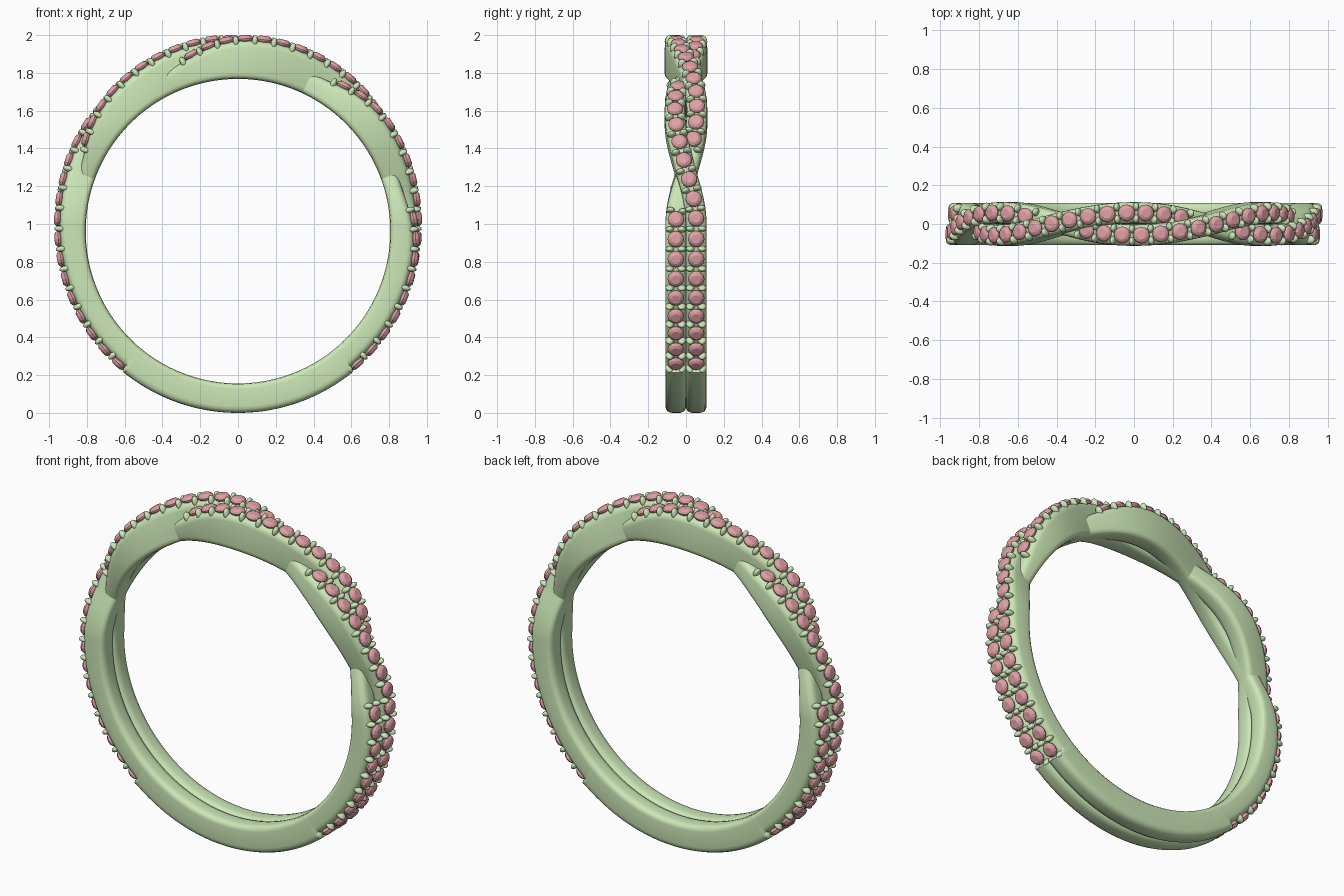
import bpy, bmesh
from math import sin, cos, pi, radians, exp
from mathutils import Vector, Matrix

if "Cube" in bpy.data.objects:
    bpy.data.objects.remove(bpy.data.objects["Cube"])

CENTRE_Z = 0.962
INNER_R = 0.806
HALF_W = 0.055
PAVE_END = 141.0


def material(name, rgb):
    m = bpy.data.materials.new(name)
    m.diffuse_color = (*rgb, 1)
    m.use_nodes = True
    m.node_tree.nodes["Principled BSDF"].inputs["Base Color"].default_value = m.diffuse_color
    return m


metal = material("green_metal", (0.60, 0.80, 0.47))
red = material("red_stone", (0.75, 0.36, 0.38))


# Strand path: angle a is in degrees from the top, positive towards +x
def side_y(a):
    a = abs(a)
    if a < 25:
        return 0.058 * cos(pi * a / 50)
    if a < 70:
        return -0.058 * sin(pi * (a - 25) / 45)
    return 0.054 * sin(pi / 2 * min(1, (a - 70) / 18))


def top_r(a):
    r = CENTRE_Z + 0.083 * ((1 + cos(radians(a))) / 2) ** 3
    # dips where this strand passes under the other one
    r -= 0.08 * exp(-((a - 25) / 12) ** 2 / 2)
    r -= 0.06 * exp(-((a + 70) / 12) ** 2 / 2)
    return r


def place(a, y, r):
    t = radians(a)
    return Vector((r * sin(t), y, CENTRE_Z + r * cos(t)))


def frame(a):
    def p(q):
        return place(q, side_y(q), top_r(q))
    t = (p(a + 0.5) - p(a - 0.5)).normalized()
    n = t.cross(Vector((0, 1, 0))).normalized()
    s = n.cross(t)
    m = Matrix((t, s, n)).transposed().to_4x4()
    m.translation = p(a)
    return m


def finish(name, bm, mat, smooth_angle=None):
    bmesh.ops.recalc_face_normals(bm, faces=bm.faces)
    me = bpy.data.meshes.new(name)
    bm.to_mesh(me)
    bm.free()
    me.materials.append(mat)
    ob = bpy.data.objects.new(name + "_a", me)
    bpy.context.collection.objects.link(ob)
    if smooth_angle:
        bpy.context.view_layer.objects.active = ob
        ob.select_set(True)
        bpy.ops.object.shade_smooth_by_angle(angle=radians(smooth_angle))
        ob.select_set(False)
    # the second strand is the first turned half way round the vertical axis
    twin = bpy.data.objects.new(name + "_b", me)
    twin.rotation_euler.z = pi
    bpy.context.collection.objects.link(twin)


def loft(bm, rings, closed):
    n = len(rings[0])
    for i in range(len(rings) if closed else len(rings) - 1):
        a, b = rings[i], rings[(i + 1) % len(rings)]
        for k in range(n):
            bm.faces.new((a[k], a[(k + 1) % n], b[(k + 1) % n], b[k]))


# Strand body: rounded section swept round the finger, lowered under the stones
bm = bmesh.new()
rings = []
STEPS = 480
for i in range(STEPS):
    a = -180 + 360 * i / STEPS
    top = top_r(a) - (0.03 if abs(a) < PAVE_END else 0)
    half = [(0.020, INNER_R), (0.043, INNER_R + 0.004), (0.053, INNER_R + 0.016),
            (HALF_W, INNER_R + 0.03), (HALF_W, top - 0.036), (0.052, top - 0.02),
            (0.043, top - 0.008), (0.028, top - 0.001), (0.012, top)]
    section = half + [(-u, r) for u, r in reversed(half)]
    rings.append([bm.verts.new(place(a, side_y(a) + u, r)) for u, r in section])
loft(bm, rings, True)
finish("twisted_strand", bm, metal, 50)

# Stone runs along one strand (broken where it dives under)
runs = [
    [-138 + 6.5 * i for i in range(9)],
    [-59 + 74 / 13 * i for i in range(14)],
    [36 + 6.25 * i for i in range(8)] + [86 + 6.5 * i for i in range(9)],
]

# Round cut stones: table, crown, girdle and pavilion
bm = bmesh.new()
for run in runs:
    for a in run:
        m = frame(a)
        layers = []
        for rad, h in [(0.024, 0.001), (0.037, -0.007), (0.044, -0.019), (0.042, -0.025), (0.022, -0.045)]:
            layers.append([bm.verts.new(m @ Vector((rad * cos(2 * pi * k / 12), rad * sin(2 * pi * k / 12), h)))
                           for k in range(12)])
        loft(bm, layers, False)
        bm.faces.new(layers[0])
        bm.faces.new(layers[-1])
finish("pave_stones", bm, red, 25)

# Prongs: a pair of beads in every gap between stones and at run ends
bm = bmesh.new()
for run in runs:
    gaps = [run[0] - 3] + [(p + q) / 2 for p, q in zip(run, run[1:])] + [run[-1] + 3]
    for a in gaps:
        for side in (-1, 1):
            m = (frame(a) @ Matrix.Translation((0, side * 0.032, -0.03))
                 @ Matrix.Diagonal((0.016, 0.023, 0.030, 1)))
            bmesh.ops.create_uvsphere(bm, u_segments=10, v_segments=8, radius=1, matrix=m)
finish("prongs", bm, metal, 60)
